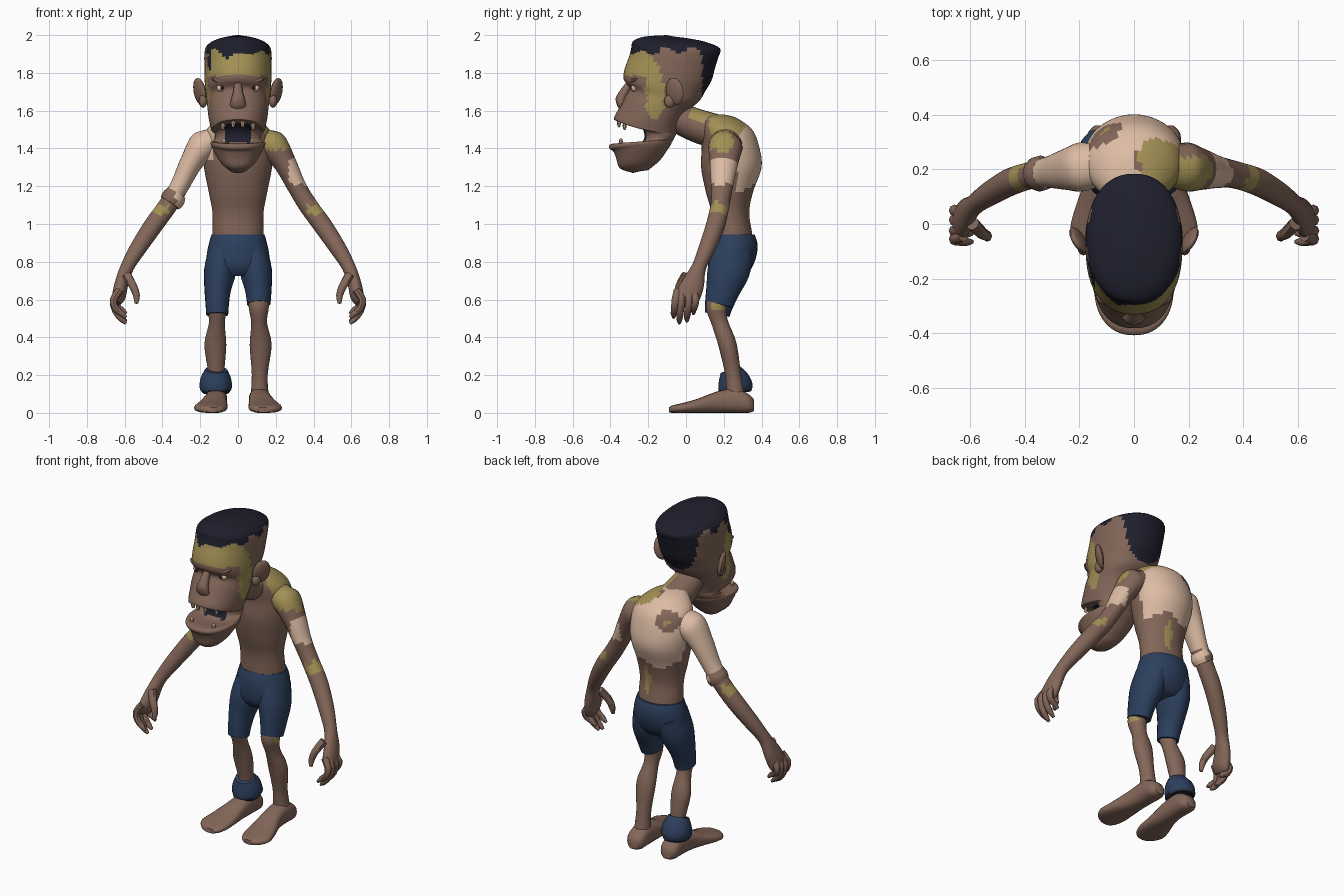
import bpy, bmesh, math
from mathutils import Vector, Euler
from mathutils.bvhtree import BVHTree

if "Cube" in bpy.data.objects:
    bpy.data.objects.remove(bpy.data.objects["Cube"])

# Palette
COLOURS = {
    "brown_skin": (.23, .135, .1), "pale_cloth": (.72, .5, .37), "olive_patch": (.36, .28, .09),
    "navy_cloth": (.025, .05, .11), "dark_hair": (.014, .014, .027), "tooth_tan": (.45, .3, .2),
}
SKIN, PALE, OLIVE, NAVY, DARK, TOOTH = range(len(COLOURS))
MATERIALS = []
for label, rgb in COLOURS.items():
    mat = bpy.data.materials.new(label)
    mat.use_nodes = True
    mat.diffuse_color = (*rgb, 1)
    shader = mat.node_tree.nodes["Principled BSDF"]
    shader.inputs["Base Color"].default_value = (*rgb, 1)
    shader.inputs["Roughness"].default_value = .9
    MATERIALS.append(mat)


def finish(name, bm, paint):
    """Turn a bmesh into a painted, smooth shaded object."""
    bmesh.ops.recalc_face_normals(bm, faces=bm.faces)
    for face in bm.faces:
        face.material_index = paint(face.calc_center_median()) if callable(paint) else paint
    mesh = bpy.data.meshes.new(name)
    bm.to_mesh(mesh)
    bm.free()
    obj = bpy.data.objects.new(name, mesh)
    bpy.context.collection.objects.link(obj)
    for mat in MATERIALS:
        mesh.materials.append(mat)
    bpy.ops.object.select_all(action="DESELECT")
    obj.select_set(True)
    bpy.context.view_layer.objects.active = obj
    bpy.ops.object.shade_smooth_by_angle(angle=math.radians(45))
    return obj


def spline(a, b, c, d, t):
    return b + .5 * t * ((c - a) + t * (2 * a - 5 * b + 4 * c - d + t * (3 * (b - c) + d - a)))


def loft(name, rings, paint, steps=3):
    """Skin a list of equal rings, rounding the path between them."""
    last = len(rings) - 1
    dense = []
    for i in range(last):
        four = [rings[min(max(i + k, 0), last)] for k in (-1, 0, 1, 2)]
        for j in range(steps):
            dense.append([spline(*pts, j / steps) for pts in zip(*four)])
    dense.append(rings[last])
    bm = bmesh.new()
    loops = [[bm.verts.new(p) for p in ring] for ring in dense]
    count = len(loops[0])
    for low, high in zip(loops, loops[1:]):
        for i in range(count):
            j = (i + 1) % count
            bm.faces.new((low[i], low[j], high[j], high[i]))
    bm.faces.new(loops[0])
    bm.faces.new(loops[-1])
    return finish(name, bm, paint)


def power(value, e):
    return math.copysign(abs(value) ** e, value)


def tube(name, sections, paint, sides=24, steps=3, e=1.0, axis=None):
    """Loft ellipses (x, y, z, wide, deep) along their own path."""
    centres = [Vector(s[:3]) for s in sections]
    rings = []
    for i, (c, s) in enumerate(zip(centres, sections)):
        n = axis or (centres[min(i + 1, len(centres) - 1)] - centres[max(i - 1, 0)]).normalized()
        u = Vector((1, 0, 0))
        u = (u - n * u.dot(n)).normalized()
        v = n.cross(u)
        turns = [math.tau * k / sides for k in range(sides)]
        rings.append([c + u * s[3] * power(math.cos(a), e) + v * s[4] * power(math.sin(a), e)
                      for a in turns])
    return loft(name, rings, paint, steps)


def ball(name, place, size, paint, turn=(0, 0, 0), detail=14):
    bm = bmesh.new()
    bmesh.ops.create_uvsphere(bm, u_segments=detail, v_segments=detail // 2 + 1, radius=1)
    spin = Euler(turn).to_matrix()
    for v in bm.verts:
        v.co = spin @ (v.co * Vector(size)) + Vector(place)
    return finish(name, bm, paint)


def inside(p, centre, radii):
    """Ragged ellipsoid used to outline patches."""
    d = sum(((a - b) / r) ** 2 for a, b, r in zip(p, centre, radii))
    return d < 1 + .25 * math.sin(70 * p.z + 50 * p.x) * math.cos(60 * p.y)


def mirrored(sections, s):
    return [(s * x, *rest) for x, *rest in sections]


# Torso and neck
def torso_paint(p):
    if inside(p, (-.1, .31, 1.46), (.075, .08, .06)):
        return OLIVE if inside(p, (-.1, .34, 1.46), (.02, .05, .02)) else SKIN
    if inside(p, (.11, .22, 1.53), (.11, .1, .1)) or inside(p, (.03, .34, 1.08), (.022, .08, .1)):
        return OLIVE
    ragged = .02 * math.sin(30 * p.x)
    if p.z > 1.19 + ragged and p.y > .27 or p.z > 1.47 and p.x < 0 or p.x < -.13 and p.z > 1.33:
        return PALE
    return SKIN


UP = Vector((0, 0, 1))
tube("torso", [
    (0, .25, .86, .13, .11), (0, .245, .95, .135, .105), (0, .235, 1.06, .135, .1),
    (0, .23, 1.17, .155, .125), (0, .24, 1.3, .18, .16), (0, .235, 1.41, .185, .152),
    (0, .21, 1.5, .165, .14), (0, .17, 1.56, .1, .1), (0, .15, 1.58, .04, .05)],
    torso_paint, sides=48, steps=6, axis=UP)
tube("neck", [(0, .2, 1.48, .12, .09), (0, .09, 1.51, .1, .09), (0, 0, 1.545, .09, .085),
              (0, -.1, 1.6, .08, .08)],
     lambda p: OLIVE if p.x > .02 and p.z > 1.54 and p.y > .02 else SKIN)


# Head with the open mouth folded into its profile: front y, z, back y, z, half width
def head_paint(p):
    jag = .014 * math.sin(38 * p.x + 1) + .02 * math.sin(45 * p.y)
    if p.z > 1.905 + jag or p.y > .085 and p.z > 1.665 or p.x < -.14 and p.y < -.18 and p.z > 1.82:
        return DARK
    if 1.43 < p.z < 1.535 and abs(p.x) < .068 and -.3 < p.y < -.17:
        return DARK
    if p.z > 1.785 and p.y < -.17 + jag:
        return OLIVE
    side = Vector((abs(p.x), p.y, p.z))
    return OLIVE if inside(side, (.16, -.165, 1.7), (.06, .05, .16)) else SKIN


HEAD = [
    (-.28, 1.27, -.2, 1.285, .04), (-.35, 1.295, -.14, 1.335, .09), (-.37, 1.35, -.1, 1.39, .125),
    (-.385, 1.385, -.08, 1.42, .14), (-.405, 1.4, -.075, 1.435, .145), (-.39, 1.425, -.07, 1.44, .14),
    (-.25, 1.425, -.065, 1.45, .125), (-.22, 1.47, -.06, 1.46, .12), (-.25, 1.52, -.055, 1.47, .125),
    (-.365, 1.545, -.05, 1.48, .14), (-.38, 1.565, -.045, 1.495, .145), (-.35, 1.62, -.03, 1.54, .155),
    (-.325, 1.67, .01, 1.6, .162), (-.3, 1.72, .07, 1.65, .167), (-.33, 1.765, .1, 1.7, .174),
    (-.325, 1.82, .135, 1.76, .177), (-.3, 1.89, .155, 1.83, .178), (-.29, 1.93, .17, 1.88, .178),
    (-.28, 1.968, .18, 1.93, .168), (-.22, 1.992, .1, 1.965, .12), (-.1, 2, 0, 1.985, .04)]
rings = []
for yf, zf, yb, zb, w in HEAD:
    ring = []
    for k in range(56):
        c, s = math.cos(math.tau * k / 56), math.sin(math.tau * k / 56)
        ring.append(Vector((w * power(s, .88), (yf + yb) / 2 + (yf - yb) / 2 * power(c, .94),
                            zb + (zf - zb) * ((1 + c) / 2) ** 2)))
    rings.append(ring)
head = loft("head", rings, head_paint, steps=4)
skin = BVHTree.FromPolygons([v.co for v in head.data.vertices],
                            [tuple(f.vertices) for f in head.data.polygons])

# Face details
tube("nose", [(0, -.295, 1.745, .02, .02), (0, -.325, 1.7, .026, .024), (0, -.345, 1.66, .036, .028),
              (0, -.34, 1.625, .042, .022), (0, -.33, 1.61, .025, .015)], SKIN, sides=12)
for s, side in ((1, "left"), (-1, "right")):
    spot = skin.ray_cast(Vector((s * .088, -1, 1.72)), Vector((0, 1, 0)))[0]
    ball(side + "_eye", spot + Vector((0, .008, 0)), (.026, .018, .02), PALE)
    ball(side + "_pupil", spot + Vector((-s * .004, -.007, 0)), (.01, .006, .011), DARK)
    ball(side + "_brow", spot + Vector((0, .005, .036)), (.055, .028, .015), SKIN, (0, -s * .25, s * .3))
    ball(side + "_ear", (s * .202, -.06, 1.7), (.02, .055, .075), SKIN, (0, s * .2, -s * .55))
    ball(side + "_ear_lobe", (s * .185, -.085, 1.65), (.022, .03, .035), SKIN)
    for x, y, z, tall in ((.025, -.355, 1.535, .026), (.08, -.325, 1.52, .024), (.075, -.345, 1.435, .02)):
        ball(side + "_tooth", (s * x, y, z), (.013, .011, tall), TOOTH, detail=6)


# Arms and hands
def arm_paint(p):
    if inside(p, (math.copysign(.405, p.x), .17, 1.075), (.06, .06, .04)):
        return OLIVE
    if p.x < 0:
        return PALE if p.z > 1.15 else SKIN
    if p.z > 1.39 and p.y < .25:
        return OLIVE
    return PALE if 1.21 < p.z < 1.34 and p.x > .265 else SKIN


ARM = [(.12, .22, 1.42, .09, .1), (.185, .21, 1.415, .08, .09), (.25, .2, 1.32, .06, .075),
       (.31, .19, 1.2, .05, .058), (.37, .18, 1.1, .05, .05), (.45, .155, .99, .05, .05),
       (.53, .11, .87, .044, .044), (.585, .07, .775, .036, .038), (.615, .04, .69, .036, .058),
       (.63, .01, .62, .036, .066), (.64, 0, .58, .02, .05)]
FINGERS = [(.05, .05), (.015, .01), (-.025, 0), (-.055, .03)]
for s, side in ((1, "left"), (-1, "right")):
    tube(side + "_arm", mirrored(ARM, s), arm_paint, steps=5)
    for y, lift in FINGERS:
        finger = [(.625, y * .8, .65, .021, .021), (.658, y, .6, .021, .021),
                  (.648, y - .005, .54 + lift / 2, .019, .019),
                  (.615, y - .01, .495 + lift, .016, .016), (.592, y - .01, .474 + lift, .008, .008)]
        tube(side + "_finger", mirrored(finger, s), SKIN, sides=8, steps=2)
    thumb = [(.59, 0, .73, .025, .025), (.555, -.035, .67, .022, .022),
             (.537, -.045, .62, .018, .018), (.538, -.055, .58, .01, .01)]
    tube(side + "_thumb", mirrored(thumb, s), SKIN, sides=8, steps=2)
tube("torn_sleeve_hem", [(-.325, .187, 1.165, .054, .058), (-.343, .185, 1.135, .064, .066),
                         (-.36, .182, 1.11, .058, .06)], lambda p: PALE if p.x > -.33 else SKIN, sides=12)

# Shorts, legs and feet
tube("shorts_seat", [(0, .25, .945, .14, .112), (0, .25, .9, .153, .128), (0, .245, .84, .165, .13),
                     (0, .235, .77, .165, .115), (0, .23, .725, .12, .08)], NAVY, sides=32, axis=UP)
SHORTS = [(.08, .25, .86, .075, .11), (.095, .225, .75, .085, .112), (.108, .195, .65, .07, .09),
          (.11, .175, .575, .062, .075)]
LEG = [(.11, .195, .66, .055, .06), (.11, .16, .565, .054, .056), (.112, .18, .475, .042, .044),
       (.12, .22, .36, .058, .048), (.115, .25, .2, .042, .042), (.115, .265, .07, .05, .05)]
FOOT = [(.115, .36, .04, .03, .03), (.115, .33, .05, .055, .05), (.115, .26, .065, .058, .065),
        (.12, .16, .056, .062, .056), (.135, .06, .037, .08, .037), (.145, -.02, .026, .088, .026),
        (.14, -.07, .02, .065, .02), (.135, -.09, .016, .035, .014)]
for s, side in ((1, "left"), (-1, "right")):
    hem = [] if s > 0 else [(.11, .165, .52, .058, .066)]
    tube(side + "_shorts_leg", mirrored(SHORTS + hem, s), NAVY)
    tube(side + "_leg", mirrored(LEG, s),
         lambda p: OLIVE if inside(p, (.16, .17, .565), (.04, .04, .025)) else SKIN, steps=4)
    tube(side + "_foot", mirrored(FOOT, s), SKIN, sides=20, e=.8, axis=Vector((0, -1, 0)))

# Loose cloth around one ankle
tube("ankle_cuff", [(-.115, .235, .228, .06, .055), (-.117, .25, .185, .08, .08),
                    (-.118, .262, .135, .086, .092), (-.118, .265, .105, .07, .08)],
     lambda p: DARK if p.z < .118 else NAVY, sides=12)
